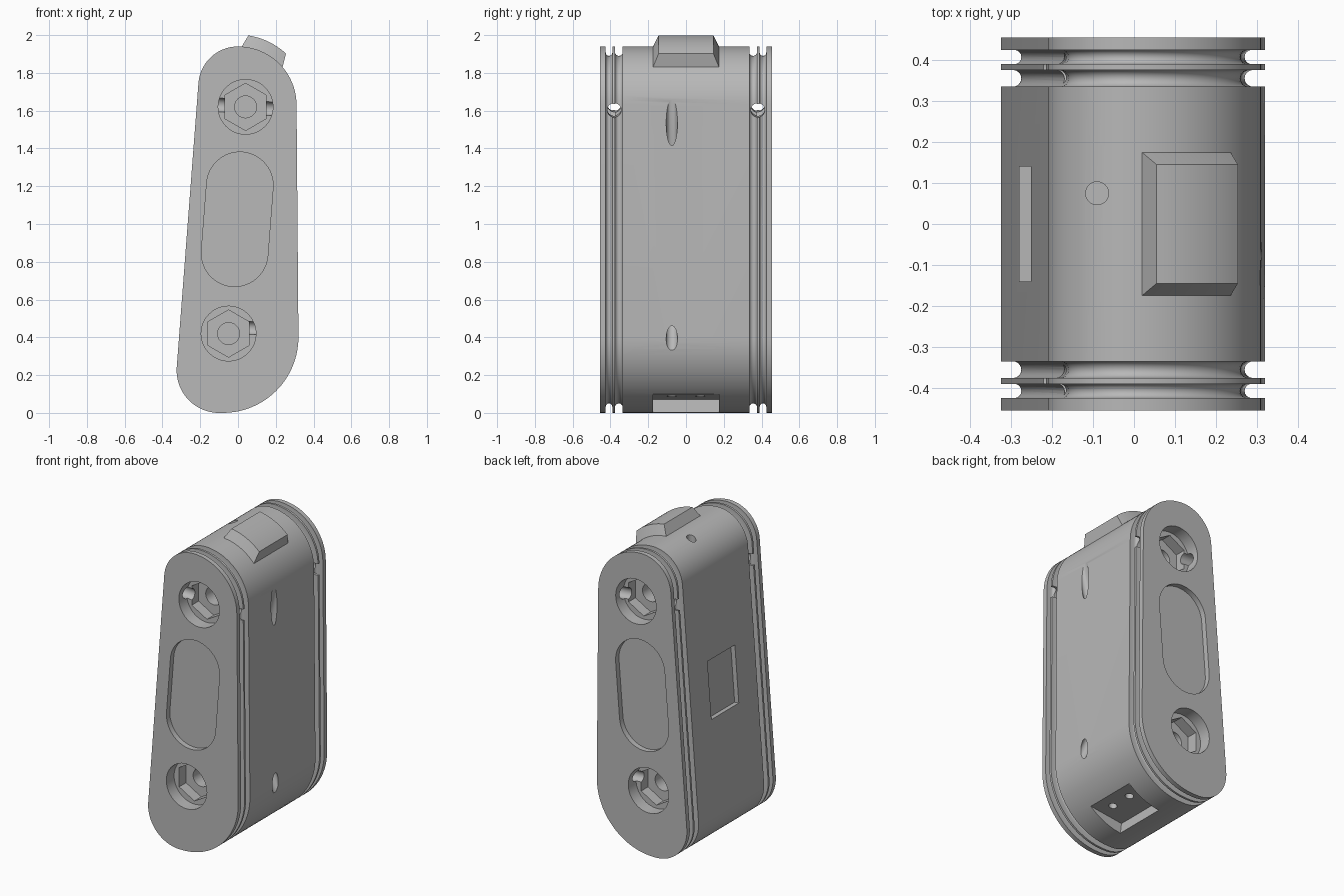
import bpy, bmesh
from math import sin, cos, pi, radians, sqrt
from mathutils import Vector

if "Cube" in bpy.data.objects:
    bpy.data.objects.remove(bpy.data.objects["Cube"], do_unlink=True)

grey = bpy.data.materials.new("plain grey")
grey.use_nodes = True
grey.diffuse_color = (0.48, 0.48, 0.48, 1)
grey.node_tree.nodes["Principled BSDF"].inputs["Base Color"].default_value = (0.48, 0.48, 0.48, 1)


def outline(inset):
    """Teardrop housing outline as four joined arcs, in x and z."""
    arcs = [(-0.08, 0.40, 0.40, -90, 0), (0, 1.63, 0.31, 0, 90),
            (0, 1.73, 0.21, 90, 175.6), (-0.10, 0.225, 0.225, 175.6, 270)]
    pts = []
    for cx, cz, r, a, b in arcs:
        for i in range(21):
            t = radians(a + (b - a) * i / 20)
            pts.append((cx + (r - inset) * cos(t), cz + (r - inset) * sin(t)))
    # Drop the doubled points where arcs share a centre line
    return [p for i, p in enumerate(pts) if (Vector(p) - Vector(pts[i - 1])).length > 1e-5]


def loft(name, rings):
    bm = bmesh.new()
    loops = [[bm.verts.new(p) for p in ring] for ring in rings]
    n = len(loops[0])
    for a, b in zip(loops, loops[1:]):
        for i in range(n):
            j = (i + 1) % n
            bm.faces.new((a[i], a[j], b[j], b[i]))
    bm.faces.new(loops[0])
    bm.faces.new(loops[-1])
    bmesh.ops.recalc_face_normals(bm, faces=bm.faces)
    me = bpy.data.meshes.new(name)
    bm.to_mesh(me)
    bm.free()
    ob = bpy.data.objects.new(name, me)
    bpy.context.collection.objects.link(ob)
    me.materials.append(grey)
    return ob


def groove(y0, y1, depth=0.05):
    """Round-bottomed channel as (y, inset) stations."""
    mid, half = (y0 + y1) / 2, (y1 - y0) / 2
    arc = [(mid - half * cos(pi * i / 8), depth - half + half * sin(pi * i / 8)) for i in range(9)]
    return [(y0, 0)] + arc + [(y1, 0)]


# Housing with two channels near each end
half = groove(0.335, 0.376) + groove(0.39, 0.425) + [(0.455, 0)]
stations = [(-y, d) for y, d in reversed(half)] + half
housing = loft("housing", [[(x, y, z) for x, z in outline(d)] for y, d in stations])


def cut(cutter):
    cutter.hide_render = True
    mod = housing.modifiers.new("cut", "BOOLEAN")
    mod.object = cutter
    mod.solver = "EXACT"
    bpy.context.view_layer.objects.active = housing
    bpy.ops.object.modifier_apply(modifier=mod.name)
    bpy.data.objects.remove(cutter, do_unlink=True)


def drill(start, end, r, sides=32):
    a, b = Vector(start), Vector(end)
    bpy.ops.mesh.primitive_cylinder_add(
        vertices=sides, radius=r, depth=(b - a).length, location=(a + b) / 2,
        rotation=(b - a).to_track_quat("Z", "Y").to_euler())
    cut(bpy.context.object)


def box_cut(loc, size, tilt):
    bpy.ops.mesh.primitive_cube_add(size=1, location=loc, rotation=(0, tilt, 0))
    bpy.context.object.scale = size
    bpy.context.view_layer.update()
    cut(bpy.context.object)


for s in (-1, 1):
    # Round sockets with hexagonal nut pockets and bolt holes
    for x, z in ((0.04, 1.62), (-0.05, 0.42)):
        for r, depth, sides in ((0.145, 0.08, 48), (0.125, 0.15, 6), (0.058, 0.25, 32)):
            y_in = s * (0.455 - depth)
            bpy.ops.mesh.primitive_cylinder_add(
                vertices=sides, radius=r, depth=0.6, location=(x, y_in + s * 0.3, z),
                rotation=(pi / 2, 0, 0))
            cut(bpy.context.object)

    # Cord tunnels crossing the sockets
    drill((-0.46, s * 0.38, 1.658), (0.54, s * 0.38, 1.582), 0.037)
    drill((-0.02, s * 0.38, 0.455), (0.15, s * 0.38, 0.445), 0.035)

    # Shallow oval recess
    oval = []
    for cx, cz, a0 in ((0.01, 1.205, 0), (-0.018, 0.845, pi)):
        for i in range(25):
            t = a0 - 0.077 + pi * i / 24
            oval.append((cx + 0.176 * cos(t), cz + 0.176 * sin(t)))
    cut(loft("oval_cutter", [[(x, s * y, z) for x, z in oval] for y in (0.42, 0.6)]))

    # Pin holes in the roof of the lower notch
    drill((0.11, s * 0.075, 0.0), (0.085, s * 0.075, 0.2), 0.025, 24)

# Window in the sloping side and notch under the base
box_cut((-0.266, 0, 1.005), (0.06, 0.28, 0.37), 0.0763)
box_cut((0.087, 0, -0.064), (0.24, 0.35, 0.3), -0.127)

# Hole in the top and two slanted holes in the upright side
drill((-0.09, 0.075, 1.6), (-0.09, 0.075, 2.1), 0.028)
drill((0.24, -0.075, 1.246), (0.38, -0.075, 1.824), 0.03)
drill((0.23, -0.075, 0.58), (0.40, -0.075, 0.22), 0.03)

# Raised pad wrapped over the top curve, with sloping edges
def pad_ring(y, r, a, b):
    steps = 12
    top = [radians(a + (b - a) * i / steps) for i in range(steps + 1)]
    return [(r * cos(t), y, 1.63 + r * sin(t)) for t in top]

bm = bmesh.new()
rows = [(-0.178, 0.303, 87, 39.5), (-0.145, 0.372, 81.5, 47),
        (0.145, 0.372, 81.5, 47), (0.178, 0.303, 87, 39.5)]
grid = [[bm.verts.new(p) for p in pad_ring(*row)] for row in rows]
for k in range(4):
    a, b = grid[k], grid[(k + 1) % 4]
    for i in range(12):
        bm.faces.new((a[i], a[i + 1], b[i + 1], b[i]))
for i in (0, 12):
    bm.faces.new([row[i] for row in grid])
bmesh.ops.recalc_face_normals(bm, faces=bm.faces)
pad_mesh = bpy.data.meshes.new("top_pad")
bm.to_mesh(pad_mesh)
bm.free()
pad = bpy.data.objects.new("top_pad", pad_mesh)
bpy.context.collection.objects.link(pad)
pad_mesh.materials.append(grey)

# Smooth curves, crisp edges
bpy.ops.object.select_all(action="DESELECT")
for ob in (housing, pad):
    ob.data.materials.clear()
    ob.data.materials.append(grey)
    ob.select_set(True)
bpy.context.view_layer.objects.active = housing
bpy.ops.object.shade_smooth_by_angle(angle=radians(25))
